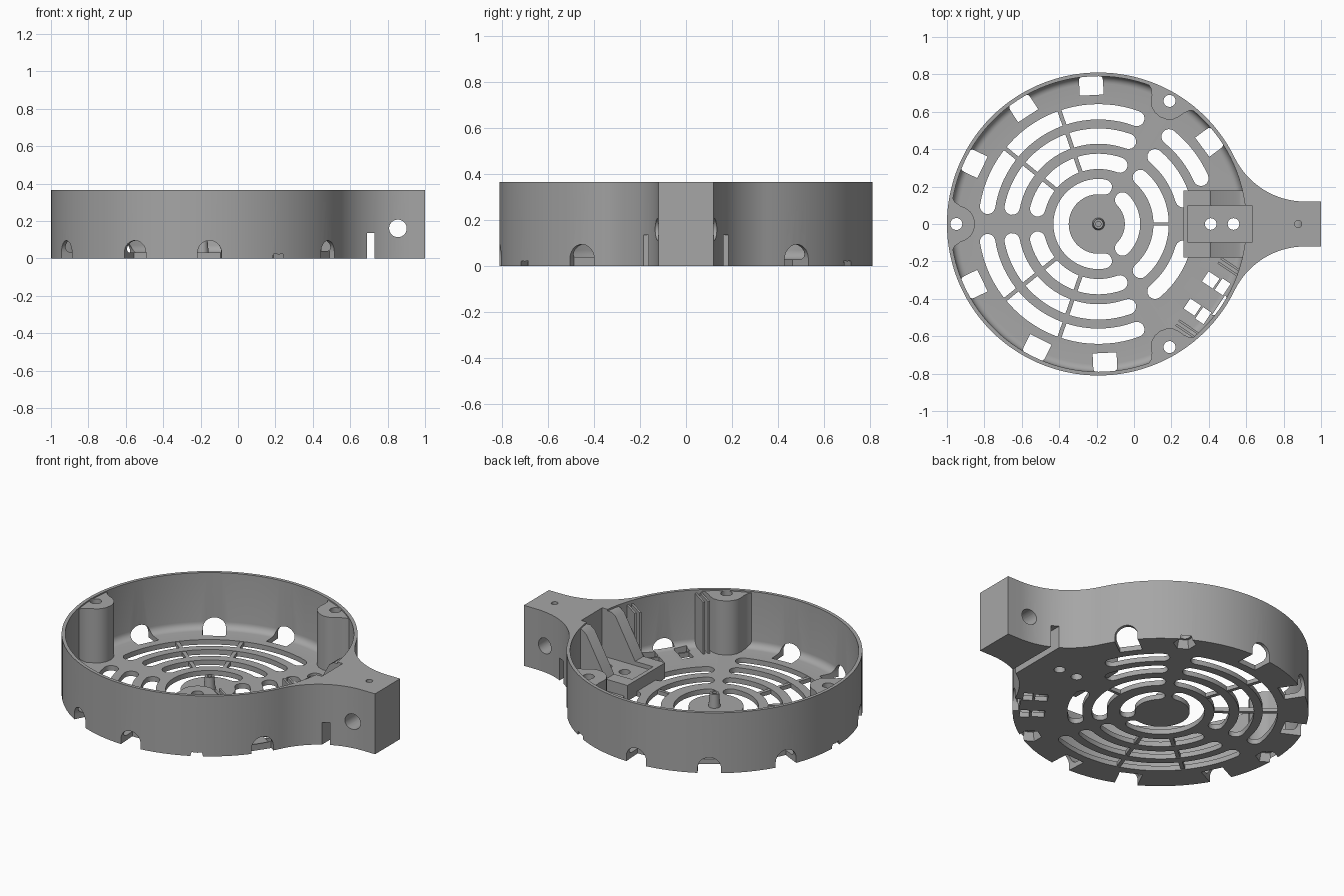
import bpy, bmesh
from math import sin, cos, pi, radians, atan2, sqrt
from mathutils import Matrix, Vector

if "Cube" in bpy.data.objects:
    bpy.data.objects.remove(bpy.data.objects["Cube"])

CX, R, H, FLOOR = -0.19, 0.81, 0.365, 0.03
CENTRE = Matrix.Translation((CX, 0, 0))

grey = bpy.data.materials.new("plain grey")
grey.use_nodes = True
COLOUR = (0.38, 0.38, 0.38, 1)
grey.diffuse_color = COLOUR
grey.node_tree.nodes["Principled BSDF"].inputs["Base Color"].default_value = COLOUR


def arc(cx, cy, r, a0, a1, n):
    return [(cx + r * cos(radians(a0 + (a1 - a0) * i / n)),
             cy + r * sin(radians(a0 + (a1 - a0) * i / n))) for i in range(n + 1)]


def prism(bm, pts, z0, z1, m=Matrix()):
    """Extrude a flat outline from z0 to z1, placed by matrix m."""
    low = [bm.verts.new(m @ Vector((x, y, z0))) for x, y in pts]
    high = [bm.verts.new(m @ Vector((x, y, z1))) for x, y in pts]
    bm.faces.new(low)
    bm.faces.new(high)
    for i in range(len(pts)):
        j = (i + 1) % len(pts)
        bm.faces.new((low[i], low[j], high[j], high[i]))


def box(bm, x0, x1, y0, y1, z0, z1, m=Matrix()):
    prism(bm, [(x0, y0), (x1, y0), (x1, y1), (x0, y1)], z0, z1, m)


def disc(x, y, r, n=32):
    return arc(x, y, r, 0, 360 - 360 / n, n - 1)


def cone(bm, x, y, r0, r1, z0, z1, n):
    bmesh.ops.create_cone(bm, cap_ends=True, segments=n, radius1=r0, radius2=r1, depth=z1 - z0,
                          matrix=Matrix.Translation((x, y, (z0 + z1) / 2)))


def turn(deg):
    """Frame at the bowl centre whose x axis points outward at an angle."""
    return CENTRE @ Matrix.Rotation(radians(deg), 4, "Z")


def finish(name, bm):
    bmesh.ops.recalc_face_normals(bm, faces=bm.faces)
    me = bpy.data.meshes.new(name)
    bm.to_mesh(me)
    bm.free()
    ob = bpy.data.objects.new(name, me)
    me.materials.append(grey)
    bpy.context.collection.objects.link(ob)
    return ob


def cut(bm, *targets):
    cutter = finish("cutter", bm)
    cutter.hide_render = True
    for ob in targets:
        mod = ob.modifiers.new("cut", "BOOLEAN")
        mod.operation, mod.solver, mod.object = "DIFFERENCE", "EXACT", cutter
        bpy.context.view_layer.objects.active = ob
        bpy.ops.object.modifier_apply(modifier=mod.name)
    bpy.data.objects.remove(cutter)


# Housing: round shell blending into the arm through concave fillets
FR, FX, FY = 0.42, 0.915, 0.54
tangent = atan2(FY, FX - CX) * 180 / pi
half = arc(FX, FY, FR, 270, 180 + tangent, 20)[:-1]
outline = [(1, -0.12), (1, 0.12)] + half + arc(CX, 0, R, tangent, 360 - tangent, 110)
outline += [(x, -y) for x, y in reversed(half)]
bm = bmesh.new()
prism(bm, outline, 0, H)
housing = finish("housing", bm)

# Bowl cavity with a rounded floor edge
bm = bmesh.new()
profile = [(0, FLOOR)] + arc(0.75, 0.07, 0.04, -90, 0, 6) + [(0.79, 0.5), (0, 0.5)]
verts = [bm.verts.new((r, 0, z)) for r, z in profile]
edges = [bm.edges.new(p) for p in zip(verts, verts[1:])]
bmesh.ops.spin(bm, geom=verts + edges, axis=(0, 0, 1), cent=(0, 0, 0), angle=2 * pi, steps=120)
bmesh.ops.remove_doubles(bm, verts=bm.verts, dist=0.0005)
bm.transform(CENTRE)
cut(bm, housing)

# Screw bosses flowing out of the wall
BOSSES = (60, 180, 300)
side = [(0.785, 0.15), (0.768, 0.118), (0.74, 0.098), (0.71, 0.085), (0.683, 0.065), (0.666, 0.035)]
boss_outline = side + [(0.66, 0)] + [(x, -y) for x, y in reversed(side)] + [(0.797, 0)]
bosses = []
for i, a in enumerate(BOSSES):
    bm = bmesh.new()
    prism(bm, boss_outline, 0.006, H - 0.008, turn(a))
    bosses.append(finish(f"screw_boss_{i + 1}", bm))

# Bracket: low platform with two ribs sloping up to the arm
bm = bmesh.new()
rib = [(0.265, 0.006), (0.265, 0.1), (0.41, 0.1), (0.54, 0.335), (0.57, 0.355), (0.61, 0.355), (0.61, 0.006)]
prism(bm, rib, -0.18, 0.18, Matrix.Rotation(pi / 2, 4, "X"))
bracket = finish("bracket", bm)
bm = bmesh.new()
box(bm, 0.29, 0.63, -0.1, 0.1, 0.075, 0.5)
cut(bm, bracket, housing)
bm = bmesh.new()
for x in (0.41, 0.532):
    prism(bm, disc(x, 0, 0.031), -0.1, 0.3)
cut(bm, bracket, housing)

# Screw holes and tapered nut pockets
for i, a in enumerate(BOSSES):
    p = turn(a) @ Vector((0.76, 0, 0))
    bm = bmesh.new()
    prism(bm, disc(p.x, p.y, 0.032), -0.1, 0.5)
    cut(bm, housing, bosses[i])
    bm = bmesh.new()
    cone(bm, p.x, p.y, 0.066, 0.05, -0.01, 0.05, 6)
    cut(bm, housing, bosses[i])


# Curved vent slots in the floor
def slot(bm, r, a0, a1, w=0.041):
    n = max(8, int(abs(a1 - a0) / 4))
    pts = arc(0, 0, r + w, a0, a1, n)
    pts += arc(r * cos(radians(a1)), r * sin(radians(a1)), w, a1, a1 + 180, 8)[1:-1]
    pts += arc(0, 0, r - w, a1, a0, n)
    pts += arc(r * cos(radians(a0)), r * sin(radians(a0)), w, a0 + 180, a0 + 360, 8)[1:-1]
    prism(bm, pts, -0.1, 0.06, CENTRE)


bm = bmesh.new()
slot(bm, 0.2, 81, 279)
slot(bm, 0.182, -45, 45)
slot(bm, 0.335, -48, 48)
slot(bm, 0.6, 24, 51)
for s in (1, -1):
    for r, end in ((0.335, 166), (0.47, 169), (0.6, 171)):
        slot(bm, r, min(s * 70, s * end), max(s * 70, s * end))
    slot(bm, 0.47, min(s * 16, s * 50), max(s * 16, s * 50))
cut(bm, housing)

# Thin spokes across the vents
bm = bmesh.new()
for a in (109, 141, -109, -141):
    box(bm, 0.28, 0.65, -0.011, 0.011, 0.003, 0.027, turn(a))
box(bm, 0.28, 0.39, -0.009, 0.009, 0.003, 0.027, turn(0))
finish("vent_spokes", bm)


# Arched windows at the foot of the wall
def window(bm, deg, u0, r=0.064):
    c, s = cos(radians(deg)), sin(radians(deg))
    m = CENTRE @ Matrix(((-s, 0, c, 0), (c, 0, s, 0), (0, 1, 0, 0), (0, 0, 0, 1)))
    prism(bm, arc(0, 0.031, r, 0, 180, 16) + [(-r, -0.05), (r, -0.05)], u0, 0.9, m)


bm = bmesh.new()
for a in (36.5, 93, 123, 154, 206, 243.5, 272.7):
    window(bm, a, 0.69)
window(bm, -34, 0.775)
cut(bm, housing)

# Cable outlet: two floor openings flanked by paired guide fins
CABLE = turn(-34)
bm = bmesh.new()
for s in (1, -1):
    box(bm, 0.63, 0.7, min(s * 0.055, s * 0.12), max(s * 0.055, s * 0.12), -0.1, 0.1, CABLE)
    box(bm, 0.712, 0.765, min(s * 0.055, s * 0.13), max(s * 0.055, s * 0.13), -0.1, 0.06, CABLE)
cut(bm, housing)
bm = bmesh.new()
for s in (1, -1):
    for v in (0.187, 0.215):
        box(bm, 0.645, 0.772, s * v - 0.006, s * v + 0.006, 0.02, H - 0.02, CABLE)
finish("cable_guide_fins", bm)

# Arm: cross hole, set-screw hole and slot under the neck
bm = bmesh.new()
prism(bm, disc(0.855, 0.16, 0.047), -0.5, 0.5, Matrix.Rotation(pi / 2, 4, "X"))
box(bm, 0.69, 0.73, -0.4, 0.4, -0.1, 0.135)
cut(bm, housing)
bm = bmesh.new()
prism(bm, disc(0.878, 0, 0.019, 20), 0.16, 0.5)
cut(bm, housing)

# Hollow centre pin
bm = bmesh.new()
cone(bm, CX, 0, 0.034, 0.026, 0.02, 0.11, 24)
pin = finish("centre_pin", bm)
bm = bmesh.new()
prism(bm, disc(CX, 0, 0.014, 16), 0.05, 0.2)
cut(bm, pin)

# Smooth curves, crisp edges
for ob in bpy.context.collection.objects:
    if ob.type == "MESH" and grey.name in ob.data.materials:
        bpy.ops.object.select_all(action="DESELECT")
        ob.select_set(True)
        bpy.context.view_layer.objects.active = ob
        bpy.ops.object.shade_smooth_by_angle(angle=radians(30))
